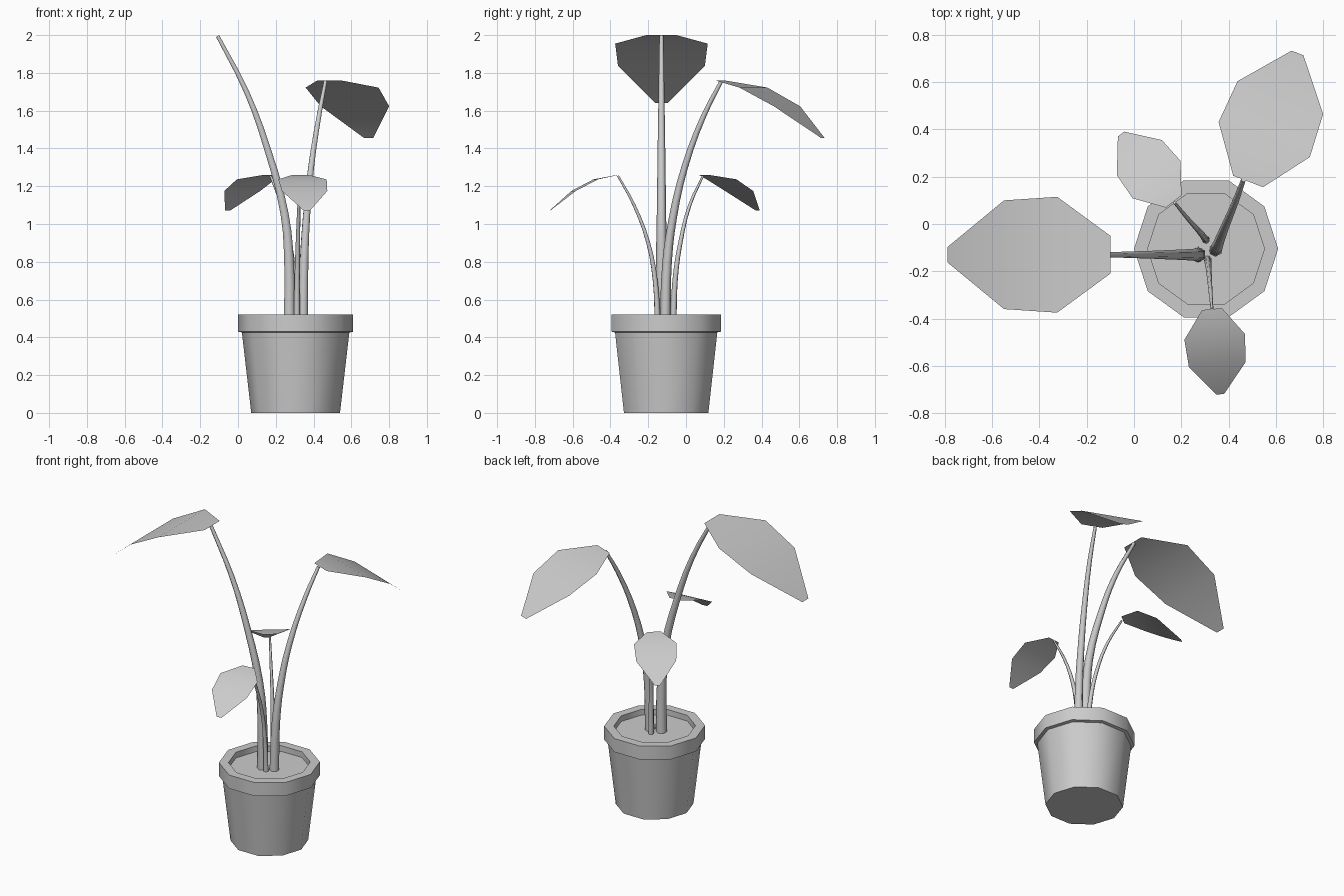
import bpy
import bmesh
import math
from mathutils import Matrix, Vector

if "Cube" in bpy.data.objects:
    bpy.data.objects.remove(bpy.data.objects["Cube"], do_unlink=True)

COLOUR = (0.6, 0.6, 0.6, 1.0)
grey = bpy.data.materials.new("plain_grey")
grey.use_nodes = True
grey.diffuse_color = COLOUR
grey.node_tree.nodes["Principled BSDF"].inputs["Base Color"].default_value = COLOUR


def finish(obj, angle):
    """Smooth the object while keeping its hard edges."""
    bpy.ops.object.select_all(action="DESELECT")
    obj.select_set(True)
    bpy.context.view_layer.objects.active = obj
    if obj.type == "CURVE":
        bpy.ops.object.convert(target="MESH")
        obj = bpy.context.view_layer.objects.active
    bpy.ops.object.shade_smooth_by_angle(angle=math.radians(angle))


def add_mesh(name, bm, angle):
    mesh = bpy.data.meshes.new(name)
    bm.to_mesh(mesh)
    bm.free()
    mesh.materials.append(grey)
    obj = bpy.data.objects.new(name, mesh)
    bpy.context.collection.objects.link(obj)
    finish(obj, angle)
    return obj


def lathe(name, profile, centre, sides=10, cap_start=False, cap_end=False):
    """Turn a (radius, height) profile around an upright axis."""
    bm = bmesh.new()
    rings = []
    for radius, z in profile:
        rings.append([bm.verts.new((centre[0] + radius * math.cos(math.tau * i / sides),
                                    centre[1] + radius * math.sin(math.tau * i / sides), z))
                      for i in range(sides)])
    for low, high in zip(rings, rings[1:]):
        for i in range(sides):
            j = (i + 1) % sides
            bm.faces.new((low[i], low[j], high[j], high[i]))
    if cap_start:
        bm.faces.new(rings[0][::-1])
    if cap_end:
        bm.faces.new(rings[-1])
    return add_mesh(name, bm, 40)


def stem(name, points, thick, thin):
    """Tapered tube through the given points."""
    curve = bpy.data.curves.new(name, "CURVE")
    curve.dimensions = "3D"
    curve.bevel_depth = 1.0
    curve.bevel_resolution = 1
    curve.resolution_u = 3
    curve.use_fill_caps = True
    curve.materials.append(grey)
    spline = curve.splines.new("BEZIER")
    spline.bezier_points.add(len(points) - 1)
    for i, (knot, point) in enumerate(zip(spline.bezier_points, points)):
        knot.co = Vector(point)
        knot.handle_left_type = knot.handle_right_type = "AUTO"
        knot.radius = thick + (thin - thick) * i / (len(points) - 1)
    obj = bpy.data.objects.new(name, curve)
    bpy.context.collection.objects.link(obj)
    finish(obj, 75)


# Leaf outline: distance along, half width, droop
LEAF = [(0, 0.08, 0), (0.225, 0.245, -0.045), (0.45, 0.23, -0.162), (0.69, 0.032, -0.36)]


def leaf(name, base, degrees, scale):
    """Thin drooping blade growing outward from its base."""
    bm = bmesh.new()
    place = (Matrix.Translation(base) @ Matrix.Rotation(math.radians(degrees), 4, "Z")
             @ Matrix.Scale(scale, 4))
    rows = [[bm.verts.new(place @ Vector((x, side * w, z))) for side in (-1, 1)]
            for x, w, z in LEAF]
    for (a, b), (c, d) in zip(rows, rows[1:]):
        bm.faces.new((a, c, d, b))
    add_mesh(name, bm, 40)


# Pot, rim and soil
CENTRE = (0.305, -0.105)
lathe("pot", [(0.235, 0), (0.285, 0.43)], CENTRE, cap_start=True)
lathe("pot_rim", [(0.28, 0.425), (0.305, 0.43), (0.305, 0.52), (0.247, 0.52), (0.247, 0.47)],
      CENTRE)
lathe("soil", [(0.247, 0.482)], CENTRE, cap_end=True)

# Stems
stem("tall_stem", [(0.272, -0.13, 0.47), (0.27, -0.13, 0.8), (0.247, -0.13, 1.05),
                   (0.155, -0.13, 1.4), (0.045, -0.13, 1.7), (-0.108, -0.13, 1.995)],
     0.034, 0.011)
stem("back_left_stem", [(0.345, -0.11, 0.47), (0.35, -0.1, 0.8), (0.362, -0.07, 1.03),
                        (0.387, -0.007, 1.3), (0.43, 0.097, 1.58), (0.463, 0.187, 1.755)],
     0.029, 0.01)
stem("back_right_stem", [(0.305, -0.067, 0.47), (0.298, -0.058, 0.7), (0.275, -0.03, 0.9),
                         (0.23, 0.02, 1.1), (0.172, 0.09, 1.255)], 0.017, 0.006)
stem("front_stem", [(0.312, -0.15, 0.47), (0.313, -0.163, 0.7), (0.317, -0.2, 0.9),
                    (0.323, -0.275, 1.1), (0.33, -0.36, 1.255)], 0.017, 0.006)

# Leaves
leaf("tall_leaf", (-0.1, -0.13, 2.0), 180, 1.0)
leaf("back_left_leaf", (0.483, 0.18, 1.76), 69, 0.844)
leaf("back_right_leaf", (0.168, 0.095, 1.26), 128, 0.525)
leaf("front_leaf", (0.33, -0.36, 1.26), -84.5, 0.525)
